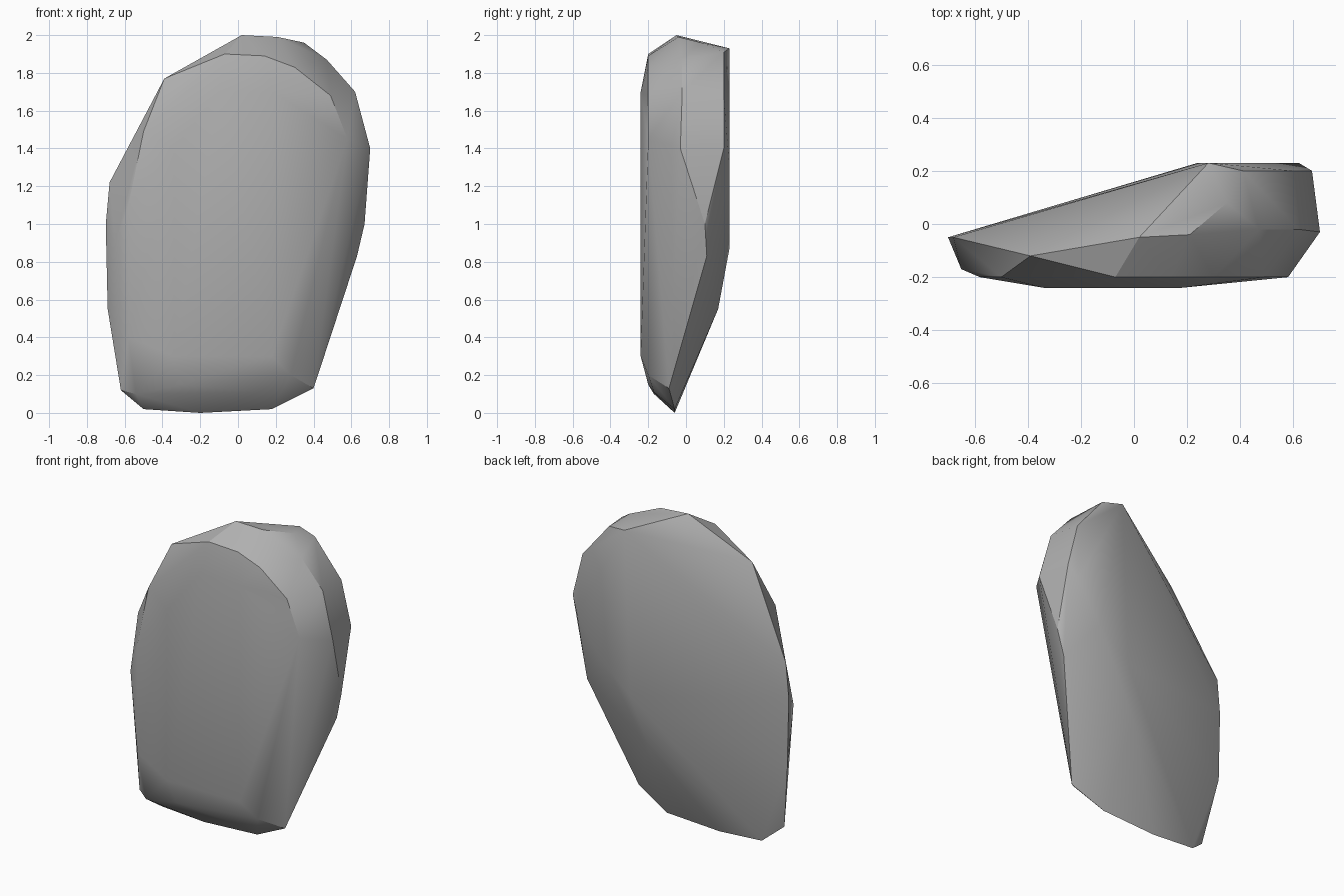
import bpy
import bmesh
import math

default_cube = bpy.data.objects.get("Cube")
if default_cube:
    bpy.data.objects.remove(default_cube, do_unlink=True)


def make_material(name, colour):
    material = bpy.data.materials.new(name)
    material.use_nodes = True
    material.diffuse_color = colour
    material.node_tree.nodes["Principled BSDF"].inputs["Base Color"].default_value = colour
    return material


def level(depth, outline):
    """Place an (x, z) outline at one depth."""
    return [(x, depth, z) for x, z in outline]


def make_hull(name, points, material):
    """Wrap the corner points in a convex skin with softened shallow edges."""
    bm = bmesh.new()
    for point in points:
        bm.verts.new(point)
    result = bmesh.ops.convex_hull(bm, input=bm.verts[:])
    unused = {v for v in result["geom_interior"] if isinstance(v, bmesh.types.BMVert)}
    unused |= {v for v in bm.verts if not v.link_faces}
    bmesh.ops.delete(bm, geom=list(unused), context="VERTS")
    bmesh.ops.recalc_face_normals(bm, faces=bm.faces[:])
    mesh = bpy.data.meshes.new(name)
    bm.to_mesh(mesh)
    bm.free()
    mesh.materials.append(material)
    hull = bpy.data.objects.new(name, mesh)
    bpy.context.collection.objects.link(hull)
    bpy.ops.object.select_all(action="DESELECT")
    hull.select_set(True)
    bpy.context.view_layer.objects.active = hull
    bpy.ops.object.shade_smooth_by_angle(angle=math.radians(30))
    return hull


# Broad front face and the bevel that surrounds it
front_face = level(-.24, [(-.34, 1.4), (-.1, 1.7), (.18, 1.7), (.18, .3), (-.34, .3)])
front_rim = level(-.2, [(-.07, 1.9), (.14, 1.89), (.3, 1.83), (.49, 1.68), (.58, 1.45),
                        (-.5, 1.49), (-.58, 1.1), (-.58, .4), (-.3, .15), (.28, .2)])
front_foot = level(-.17, [(-.54, .1), (.11, .11), (-.55, 1.3), (-.65, .9)])

# Crown, narrow foot and left edge
crown = [(-.39, -.12, 1.77), (.02, -.05, 2), (.21, -.04, 1.99), (.35, .08, 1.96), (.47, -.02, 1.87)]
foot = level(-.06, [(-.5, .02), (-.2, 0), (.18, .02)]) + [(-.62, -.12, .12), (.4, -.09, .13)]
left_edge = level(-.05, [(-.7, 1), (-.68, 1.22), (-.69, .55)])

# Bulging right side
right_side = [(.62, -.02, 1.7), (.7, -.03, 1.4), (.67, .1, 1), (.63, .11, .83)]

# Back ridge, thick at the upper right and tapering to the foot
back_rim = level(.23, [(.28, 1.93), (.62, 1.3), (.45, 1.05), (.24, .87)])
back_edge = level(.2, [(.41, 1.91), (.6, 1.68), (.67, 1.4)]) + [(.15, .17, .55)]

stone = make_material("stone grey", (.43, .43, .43, 1))
make_hull("boulder", front_face + front_rim + front_foot + crown + foot
          + left_edge + right_side + back_rim + back_edge, stone)
